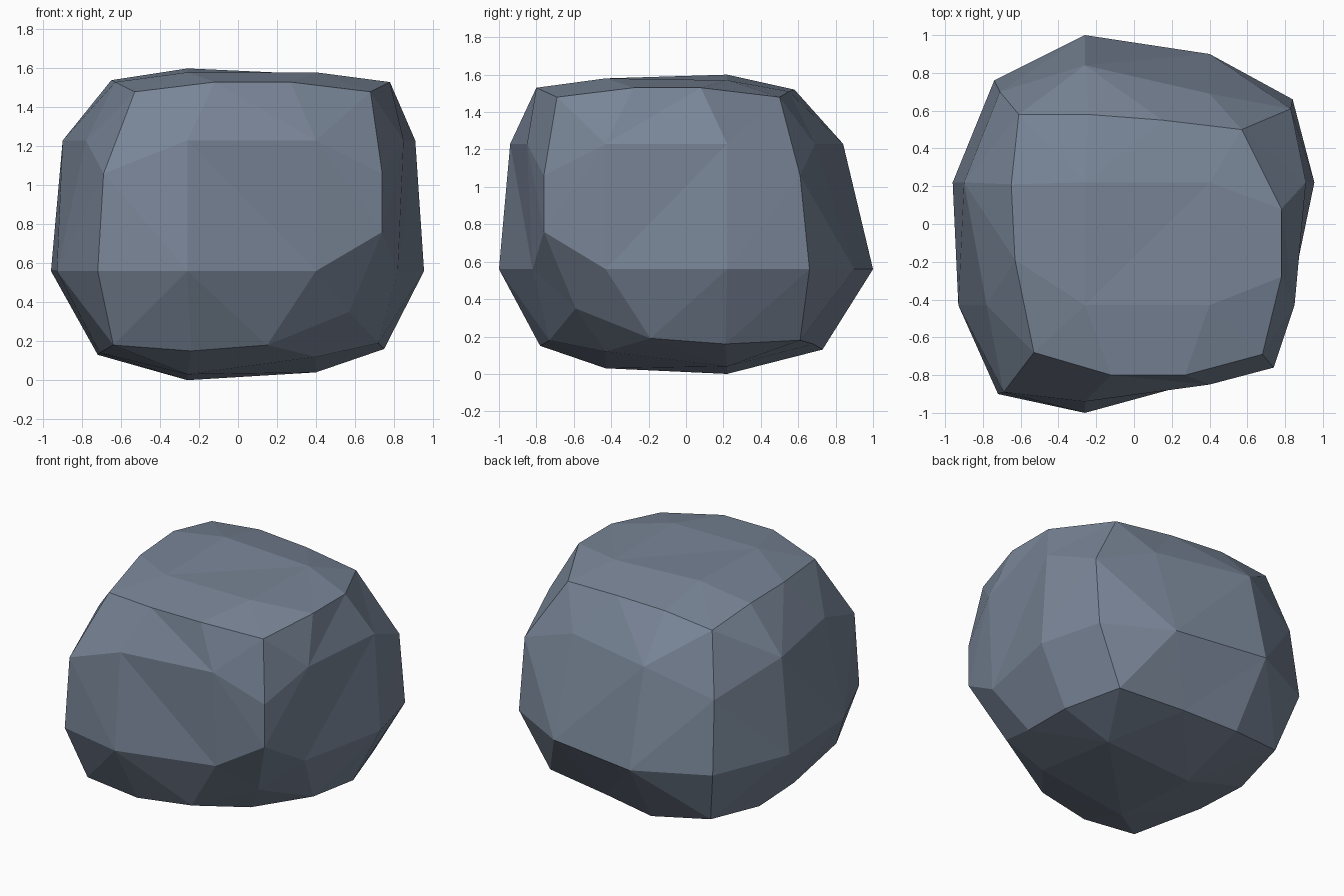
import bpy, bmesh

if "Cube" in bpy.data.objects:
    bpy.data.objects.remove(bpy.data.objects["Cube"])

# Boulder: a cube cut 3 x 3 on each side, pushed into an irregular rounded rock
SPAN_FACE = [(-.26, .40), (-.43, .22), (.56, 1.23)]   # lines on the faces, per axis
SPAN_EDGE = [(-.24, .15), (-.19, .21), (.56, 1.06)]   # points along edges, per axis

# Depth of the four inner points of each side: (low,low), (low,high), (high,low), (high,high)
DEPTH = {
    (0, 0): (-.93, -.78, -.96, -.90), (0, 1): (.82, .85, .955, .91),
    (1, 0): (-1.0, -.94, -.82, -.85), (1, 1): (1.0, .84, .90, .69),
    (2, 0): (.03, 0, .12, .04), (2, 1): (1.58, 1.60, 1.58, 1.57),
}
# Two points on each cube edge, in the two axes across the edge: (axis, side, side)
EDGE = {
    (0, 0, 0): ((-.78, .15), (-.73, .18)), (0, 0, 1): ((-.80, 1.53), (-.80, 1.53)),
    (0, 1, 0): ((.73, .13), (.68, .16)), (0, 1, 1): ((.58, 1.52), (.55, 1.51)),
    (1, 0, 0): ((-.71, .14), (-.72, .13)), (1, 0, 1): ((-.63, 1.53), (-.65, 1.54)),
    (1, 1, 0): ((.72, .19), (.75, .16)), (1, 1, 1): ((.78, 1.53), (.78, 1.53)),
    (2, 0, 0): ((-.72, -.90), (-.69, -.89)), (2, 0, 1): ((-.74, .76), (-.71, .70)),
    (2, 1, 0): ((.74, -.76), (.74, -.76)), (2, 1, 1): ((.84, .66), (.83, .61)),
}
SHIFTED = {(0, 0, 1): (-.12, .27), (1, 1, 1): (-.28, .08), (2, 1, 0): (.76, 1.06)}
CORNER = {
    (0, 0, 0): (-.64, -.76, .18), (1, 0, 0): (.57, -.59, .35),
    (0, 1, 0): (-.64, .64, .18), (1, 1, 0): (.63, .61, .18),
    (0, 0, 1): (-.53, -.68, 1.48), (1, 0, 1): (.68, -.69, 1.48),
    (0, 1, 1): (-.61, .58, 1.48), (1, 1, 1): (.57, .50, 1.48),
}


def place(idx):
    """Position of a cube grid point, each index running 0..3."""
    inner = [a for a in range(3) if idx[a] in (1, 2)]
    outer = [a for a in range(3) if a not in inner]
    side = [idx[a] // 3 for a in outer]
    p = [0, 0, 0]
    if not inner:
        return CORNER[tuple(side)]
    if len(inner) == 1:
        a = inner[0]
        key = (a, *side)
        n = idx[a] - 1
        p[a] = SHIFTED.get(key, SPAN_EDGE[a])[n]
        p[outer[0]], p[outer[1]] = EDGE[key][n]
        return p
    u, v = inner
    p[u] = SPAN_FACE[u][idx[u] - 1]
    p[v] = SPAN_FACE[v][idx[v] - 1]
    p[outer[0]] = DEPTH[(outer[0], side[0])][(idx[u] - 1) * 2 + idx[v] - 1]
    return p


bm = bmesh.new()
grid = {}


def vert(idx):
    if idx not in grid:
        grid[idx] = bm.verts.new(place(idx))
    return grid[idx]


# Nine quads on each of the six sides
for axis in range(3):
    u, v = [a for a in range(3) if a != axis]
    for level in (0, 3):
        for i in range(3):
            for j in range(3):
                quad = []
                for di, dj in ((0, 0), (1, 0), (1, 1), (0, 1)):
                    idx = [level] * 3
                    idx[u], idx[v] = i + di, j + dj
                    quad.append(vert(tuple(idx)))
                bm.faces.new(quad)
bmesh.ops.triangulate(bm, faces=bm.faces[:], quad_method='SHORT_EDGE')
bmesh.ops.recalc_face_normals(bm, faces=bm.faces[:])

mesh = bpy.data.meshes.new("boulder")
bm.to_mesh(mesh)
bm.free()
stone = bpy.data.materials.new("blue grey stone")
stone.diffuse_color = (.19, .235, .31, 1)
stone.use_nodes = True
stone.node_tree.nodes["Principled BSDF"].inputs["Base Color"].default_value = stone.diffuse_color
mesh.materials.append(stone)
boulder = bpy.data.objects.new("boulder", mesh)
bpy.context.collection.objects.link(boulder)
